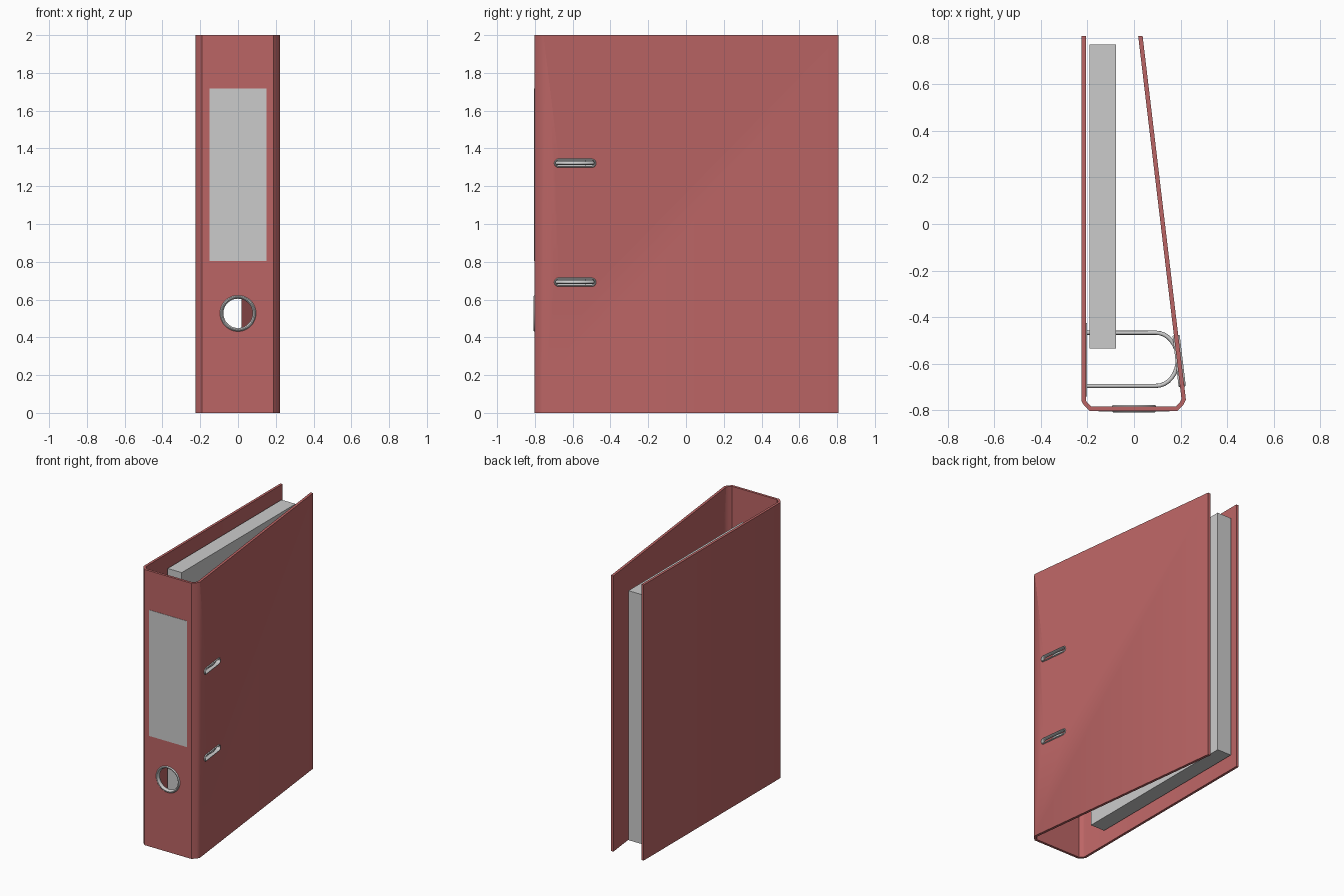
import bpy, bmesh, math
from mathutils import Vector

if "Cube" in bpy.data.objects:
    bpy.data.objects.remove(bpy.data.objects["Cube"])

red = bpy.data.materials.new("red_board")
red.diffuse_color = (0.50, 0.13, 0.13, 1)
red.use_nodes = True
red.node_tree.nodes["Principled BSDF"].inputs["Base Color"].default_value = red.diffuse_color


def finish(name, bm, smooth=True, mat=None):
    bmesh.ops.remove_doubles(bm, verts=bm.verts, dist=1e-5)
    bmesh.ops.recalc_face_normals(bm, faces=bm.faces)
    me = bpy.data.meshes.new(name)
    bm.to_mesh(me)
    bm.free()
    ob = bpy.data.objects.new(name, me)
    bpy.context.collection.objects.link(ob)
    if mat:
        me.materials.append(mat)
    if smooth:
        bpy.ops.object.select_all(action='DESELECT')
        bpy.context.view_layer.objects.active = ob
        ob.select_set(True)
        bpy.ops.object.shade_smooth_by_angle(angle=math.radians(35))
    return ob


def box(name, lo, hi):
    bm = bmesh.new()
    bmesh.ops.create_cube(bm, size=1)
    for v in bm.verts:
        v.co = Vector(l + (c + 0.5) * (h - l) for l, h, c in zip(lo, hi, v.co))
    return finish(name, bm, smooth=False)


def stadium_ring(bm, c, u, w, half, d, off, n):
    # loop of points around a slot (or a circle when half is 0)
    z, pts = Vector((0, 0, 1)), []
    for side in (0, 1):
        for i in range(n + 1):
            a = -math.pi / 2 + math.pi * (i / n + side)
            pts.append(c + u * (half * (1 - 2 * side) + d * math.cos(a))
                       + z * d * math.sin(a) + w * off)
    return [bm.verts.new(p) for p in pts]


def bridge(bm, a, b):
    for i in range(len(a)):
        j = (i + 1) % len(a)
        bm.faces.new((a[i], a[j], b[j], b[i]))


def rim(name, c, u, w, half, r0, r1, depth, n):
    # eyelet with a rounded cross-section
    bm = bmesh.new()
    rings = []
    for k in range(12):
        t = math.tau * (k + 0.5) / 12
        d = (r0 + r1) / 2 + (r1 - r0) / 2 * math.cos(t)
        rings.append(stadium_ring(bm, c, u, w, half, d, depth * math.sin(t), n))
    for k in range(12):
        bridge(bm, rings[k], rings[(k + 1) % 12])
    return finish(name, bm)


def cut(target, c, u, w, half, d, n):
    bm = bmesh.new()
    a = stadium_ring(bm, c, u, w, half, d, -0.05, n)
    b = stadium_ring(bm, c, u, w, half, d, 0.05, n)
    bridge(bm, a, b)
    bm.faces.new(a)
    bm.faces.new(b)
    cutter = finish("hole_cutter", bm, smooth=False)
    cutter.hide_render = True
    mod = target.modifiers.new("hole", 'BOOLEAN')
    mod.operation, mod.solver, mod.object = 'DIFFERENCE', 'EXACT', cutter
    bpy.ops.object.select_all(action='DESELECT')
    bpy.context.view_layer.objects.active = target
    target.select_set(True)
    bpy.ops.object.modifier_apply(modifier=mod.name)
    bpy.data.objects.remove(cutter)


# Folded board cover: profile seen from above, extruded upward
outer = [(-0.225, 0.807), (-0.225, -0.762), (-0.215, -0.778), (-0.190, -0.802),
         (0.187, -0.802), (0.212, -0.776), (0.223, -0.755), (0.037, 0.807)]
inner = [(0.018, 0.807), (0.204, -0.752), (0.197, -0.766), (0.180, -0.784),
         (-0.183, -0.784), (-0.201, -0.767), (-0.207, -0.756), (-0.207, 0.807)]
bm = bmesh.new()
low = [bm.verts.new((x, y, 0)) for x, y in outer + inner]
high = [bm.verts.new((x, y, 2)) for x, y in outer + inner]
bridge(bm, low, high)
for loop in (low, high):
    for i in range(7):
        bm.faces.new((loop[i], loop[i + 1], loop[14 - i], loop[15 - i]))
cover = finish("cover", bm, mat=red)

# Finger hole in the spine with its metal eyelet
X, Y = Vector((1, 0, 0)), Vector((0, 1, 0))
hole = Vector((0, -0.793, 0.527))
cut(cover, hole, X, Y, 0, 0.086, 24)
rim("finger_ring", hole, X, Y, 0, 0.077, 0.098, 0.016, 24)

# Slots in the front board, with eyelets, and the arch wires behind them
u = Vector((-0.186, 1.562, 0)).normalized()
w = Vector((u.y, -u.x, 0))
for tag, z in (("lower", 0.692), ("upper", 1.322)):
    c = Vector((0.194, -0.588, z))
    cut(cover, c, u, w, 0.088, 0.020, 10)
    rim(tag + "_slot_rim", c, u, w, 0.088, 0.014, 0.025, 0.016, 10)

    cu = bpy.data.curves.new(tag + "_arch", 'CURVE')
    cu.dimensions, cu.bevel_depth, cu.bevel_resolution = '3D', 0.009, 2
    cu.use_fill_caps = True
    path = [(-0.205, -0.695)]
    for i in range(17):
        a = -math.pi / 2 + math.pi * i / 16
        path.append((0.095 + 0.093 * math.cos(a),
                     -0.581 + 0.114 * math.sin(a)))
    path.append((-0.205, -0.467))
    sp = cu.splines.new('POLY')
    sp.points.add(len(path) - 1)
    for p, (x, y) in zip(sp.points, path):
        p.co = (x, y, z, 1)
    sp.use_smooth = True
    bpy.context.collection.objects.link(bpy.data.objects.new(tag + "_arch", cu))

# Mechanism base plate, paper stack and spine label
box("base_plate", (-0.208, -0.74, 0.60), (-0.202, -0.425, 1.41))
box("paper_stack", (-0.19, -0.535, 0.095), (-0.077, 0.77, 1.905))
box("spine_label", (-0.152, -0.804, 0.803), (0.152, -0.800, 1.717))
